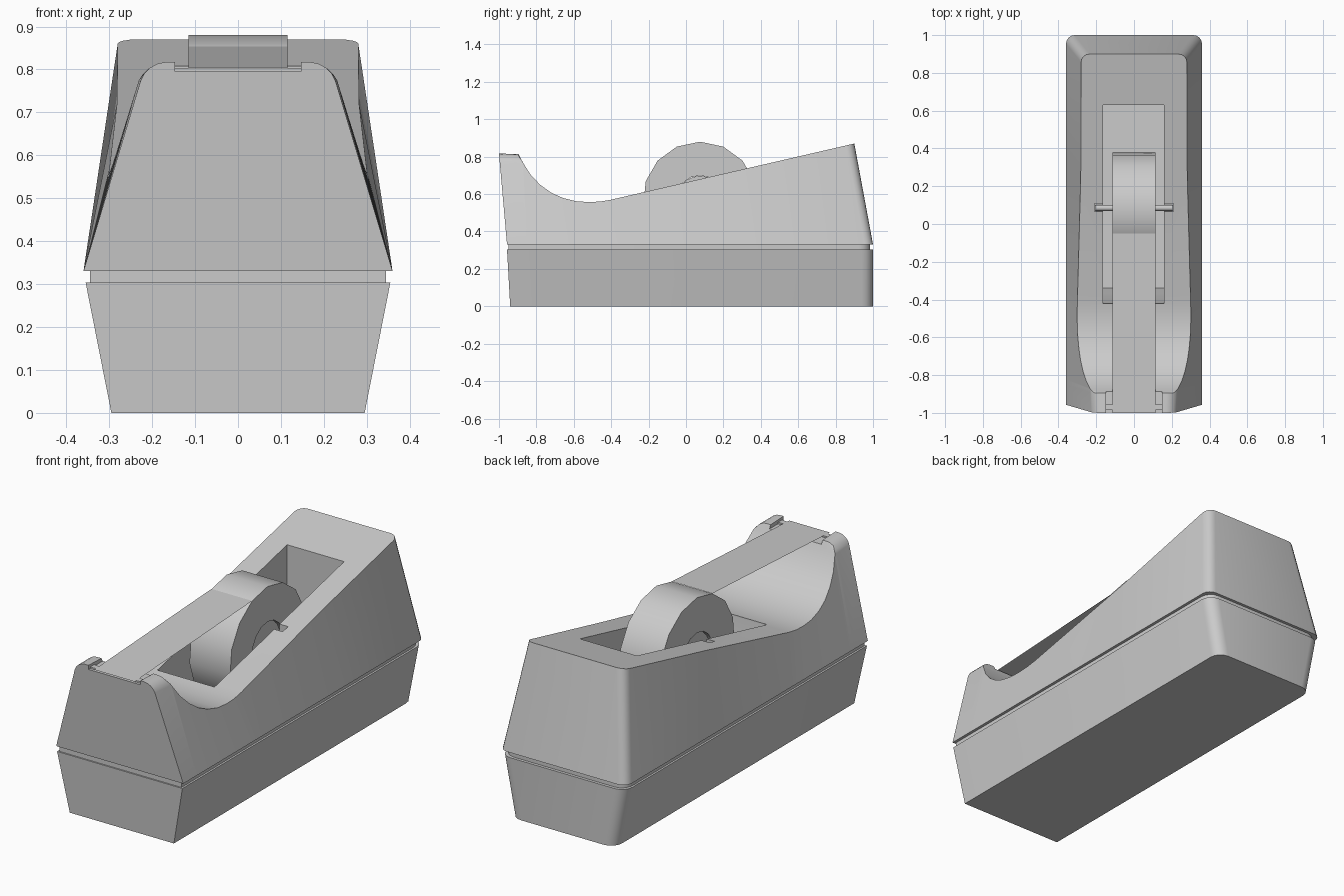
import bpy, bmesh, math

if "Cube" in bpy.data.objects:
    bpy.data.objects.remove(bpy.data.objects["Cube"])


def finish(name, bm, smooth=True):
    bmesh.ops.recalc_face_normals(bm, faces=bm.faces)
    me = bpy.data.meshes.new(name)
    bm.to_mesh(me)
    bm.free()
    ob = bpy.data.objects.new(name, me)
    bpy.context.collection.objects.link(ob)
    bpy.ops.object.select_all(action='DESELECT')
    ob.select_set(True)
    bpy.context.view_layer.objects.active = ob
    if smooth:
        bpy.ops.object.shade_smooth_by_angle()
    return ob


def loft(rings, closed=False):
    """Skin equal-length rings; cap the ends unless the rings close on themselves."""
    bm = bmesh.new()
    vs = [[bm.verts.new(p) for p in r] for r in rings]
    n = len(vs[0])
    for a, b in zip(vs, vs[1:] + (vs[:1] if closed else [])):
        for i in range(n):
            bm.faces.new((a[i], a[(i + 1) % n], b[(i + 1) % n], b[i]))
    if not closed:
        bm.faces.new(vs[0])
        bm.faces.new(vs[-1])
    return bm


def bevel(bm, test, r):
    edges = [e for e in bm.edges if test(*[v.co for v in e.verts])]
    bmesh.ops.bevel(bm, geom=edges, offset=r, segments=4, profile=0.5, affect='EDGES')


def back_corner(a, b):
    return min(a.y, b.y) > 0.85 and abs(a.z - b.z) > 0.01


def block(x, y0, y1, z0, z1):
    return loft([[(-x, y0, z), (x, y0, z), (x, y1, z), (-x, y1, z)] for z in (z0, z1)])


def tube(cy, cz, ro, ri, x, n):
    rings = []
    for i in range(n):
        a = 2 * math.pi * i / n
        c, s = math.sin(a), math.cos(a)
        rings.append([(-x, cy + ro * c, cz + ro * s), (x, cy + ro * c, cz + ro * s),
                      (x, cy + ri * c, cz + ri * s), (-x, cy + ri * c, cz + ri * s)])
    return loft(rings, True)


def cut(ob, cutter):
    m = ob.modifiers.new("cut", 'BOOLEAN')
    m.operation = 'DIFFERENCE'
    m.solver = 'EXACT'
    m.object = cutter
    bpy.context.view_layer.objects.active = ob
    bpy.ops.object.modifier_apply(modifier=m.name)


# Lower base, tapering down to the floor
bm = loft([[(-w, y, z), (w, y, z), (w, 1.0, z), (-w, 1.0, z)]
           for w, y, z in ((0.295, -0.94, 0), (0.355, -0.957, 0.304))])
bevel(bm, back_corner, 0.06)
base = finish("lower_base", bm)

# Recessed seam between the two halves
bm = block(0.345, -0.95, 0.985, 0.295, 0.34)
bevel(bm, back_corner, 0.06)
seam = finish("seam_band", bm)

# Upper housing: side profile swept with sides that lean in more at the front
profile = [(-1.0, 0.817), (-0.895, 0.813), (-0.87, 0.765), (-0.83, 0.702),
           (-0.78, 0.65), (-0.72, 0.607), (-0.66, 0.58), (-0.59, 0.562),
           (-0.52, 0.557), (-0.46, 0.56), (-0.4, 0.57), (0.25, 0.72), (0.9, 0.87)]
rings = []
for y, z in profile:
    t = (y + 1) / 1.9
    yb = -0.957 + 1.957 * t
    w = 0.36 - (0.30 - 0.152 * t) * (z - 0.33)
    rings.append([(-0.36, yb, 0.33), (0.36, yb, 0.33), (w, y, z), (-w, y, z)])
bm = loft(rings)
bevel(bm, lambda a, b: back_corner(a, b) or (
    max(a.y, b.y) < -0.88 and min(a.z, b.z) > 0.8 and a.x * b.x > 0), 0.045)
upper = finish("upper_housing", bm, False)

# Roll well, axle slots and the tape channel in the front lip
well = finish("well_cutter", loft([[(x, -0.42, 1.0), (x, -0.42, 0.56), (x, -0.34, 0.2),
                                    (x, 0.63, 0.2), (x, 0.63, 1.0)] for x in (-0.163, 0.16)]))
slots = finish("slot_cutter", block(0.208, 0.065, 0.108, 0.555, 1.0))
channel = finish("channel_cutter", block(0.147, -1.1, -0.8, 0.795, 1.0))
for ob in (base, seam, upper):
    cut(ob, well)
cut(upper, slots)
cut(upper, channel)
for c in (well, slots, channel):
    bpy.data.objects.remove(c)
for ob in (base, seam, upper):
    bpy.ops.object.select_all(action='DESELECT')
    ob.select_set(True)
    bpy.context.view_layer.objects.active = ob
    bpy.ops.object.shade_smooth_by_angle()

# Tape roll, hub and axle
CY, CZ = 0.075, 0.575
finish("tape_roll", tube(CY, CZ, 0.305, 0.125, 0.115, 15))
finish("hub", tube(CY, CZ, 0.122, 0.014, 0.1, 20))
bm = bmesh.new()
bmesh.ops.create_cone(bm, cap_ends=True, segments=16, radius1=0.016, radius2=0.016, depth=0.41)
for v in bm.verts:
    v.co = (v.co.z, v.co.x + 0.085, v.co.y + CZ)
finish("axle", bm)

# Free tape strip running from the roll to the cutting edge
bm = bmesh.new()
bm.faces.new([bm.verts.new(p) for p in ((-0.115, -1.0, 0.803), (0.115, -1.0, 0.803),
                                        (0.115, -0.05, 0.854), (-0.115, -0.05, 0.854))])
finish("tape_strip", bm)

# Cutting blade across the lip
finish("blade", block(0.16, -0.985, -0.955, 0.78, 0.803))
